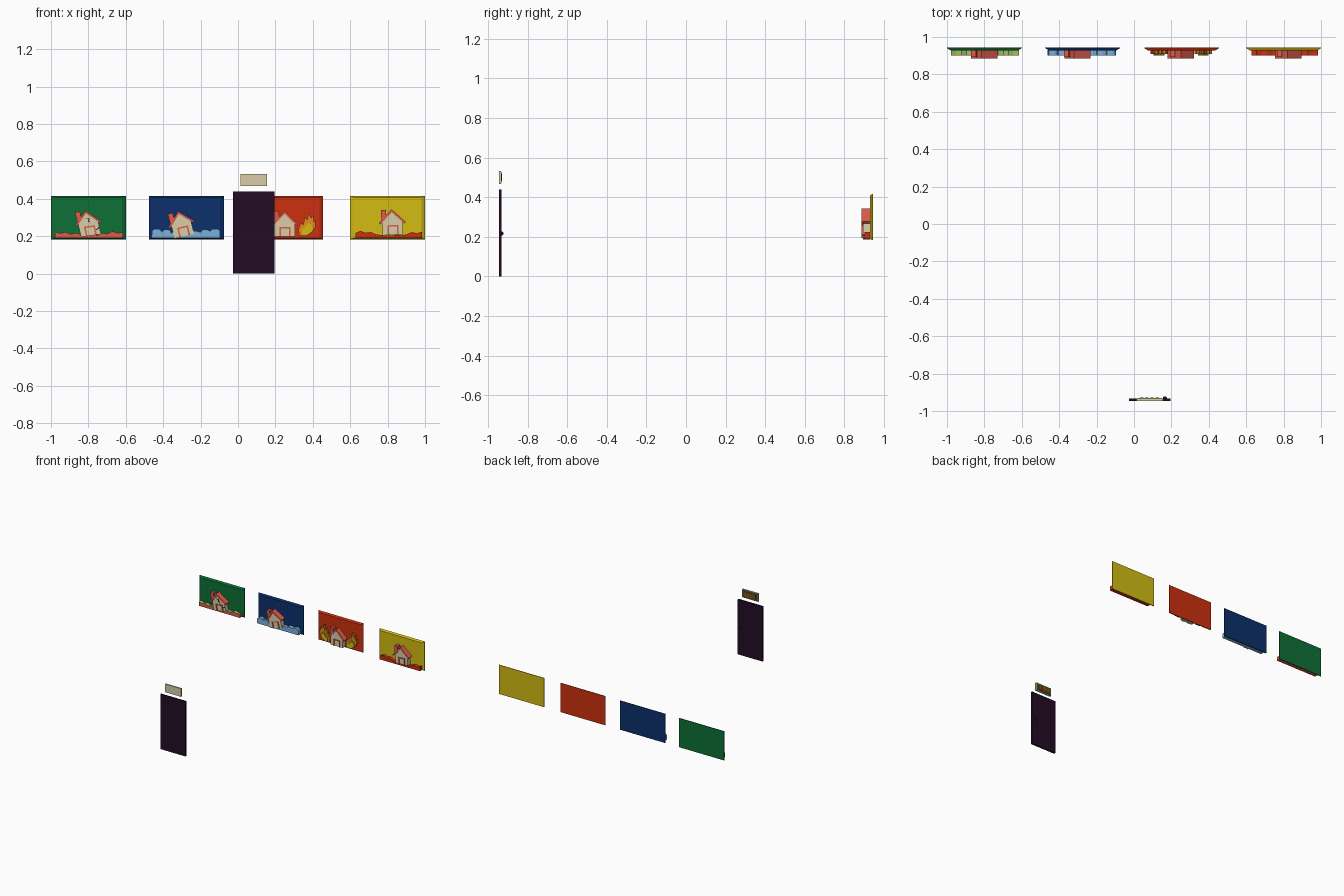
import bpy, bmesh, math

if "Cube" in bpy.data.objects:
    bpy.data.objects.remove(bpy.data.objects["Cube"])


def srgb(r, g, b):
    f = lambda c: c / 12.92 if c <= 0.04045 else ((c + 0.055) / 1.055) ** 2.4
    return (f(r / 255), f(g / 255), f(b / 255), 1)


M = {}
for name, c in {"green": (14, 112, 54), "navy": (12, 48, 108), "red": (204, 48, 14),
                "yellow": (212, 188, 20), "dark_purple": (36, 12, 36), "cream": (216, 206, 168),
                "brick_red": (222, 92, 74), "light_blue": (122, 176, 220),
                "orange": (232, 136, 32), "lime": (166, 190, 94)}.items():
    M[name] = bpy.data.materials.new(name)
    M[name].diffuse_color = srgb(*c)


def finish(name, bm, mats):
    bmesh.ops.recalc_face_normals(bm, faces=bm.faces)
    me = bpy.data.meshes.new(name)
    for m in mats:
        me.materials.append(M[m])
    if len(mats) > 1:  # second colour goes on upward faces
        bm.normal_update()
        for f in bm.faces:
            f.material_index = int(f.normal.z > 0.2)
    bm.to_mesh(me)
    bm.free()
    ob = bpy.data.objects.new(name, me)
    bpy.context.collection.objects.link(ob)
    return ob


def prism(name, pts, y0, y1, *mats):
    """Extrude an (x, z) outline from y0 to y1."""
    bm = bmesh.new()
    face = bm.faces.new([bm.verts.new((x, y0, z)) for x, z in pts])
    out = bmesh.ops.extrude_face_region(bm, geom=[face])
    for v in out["geom"]:
        if isinstance(v, bmesh.types.BMVert):
            v.co.y = y1
    return finish(name, bm, mats)


def rect(x0, x1, z0, z1):
    return [(x0, z0), (x1, z0), (x1, z1), (x0, z1)]


def panel(name, cx, mat):
    # backing board with sloped edges, larger at the back
    bm = bmesh.new()
    rings = []
    for y, i in ((0.945, 0), (0.94, 0), (0.928, 0.02)):
        k = i * 0.4
        rings.append([bm.verts.new((x, y, z)) for x, z in
                      rect(cx - 0.2 + i, cx + 0.2 - i, 0.183 + k, 0.416 - k)])
    for a, b in zip(rings, rings[1:]):
        for j in range(4):
            bm.faces.new((a[j], a[j - 1], b[j - 1], b[j]))
    bm.faces.new(rings[0])
    bm.faces.new(rings[-1])
    finish(name, bm, [mat])


def house(name, cx, cz, tilt, shear=0.0):
    c, s = math.cos(math.radians(tilt)), math.sin(math.radians(tilt))

    def at(pts):
        return [(cx + (x + shear * z) * c - z * s, cz + (x + shear * z) * s + z * c) for x, z in pts]

    # walls with gable, roof slabs, chimney
    prism(name + "_walls", at([(-0.054, 0), (0.054, 0), (0.054, 0.075), (0, 0.125), (-0.054, 0.075)]),
          0.893, 0.93, "cream")
    prism(name + "_roof", at([(-0.072, 0.066), (-0.064, 0.058), (0, 0.121), (0.064, 0.058),
                              (0.072, 0.066), (0, 0.137)]), 0.885, 0.93, "brick_red")
    prism(name + "_chimney", at([(-0.057, 0.079), (-0.03, 0.104), (-0.03, 0.136), (-0.057, 0.136)]),
          0.893, 0.928, "brick_red")
    # door surround
    prism(name + "_door_frame", at([(-0.027, 0), (-0.019, 0), (-0.019, 0.044), (0.024, 0.044),
                                    (0.024, 0), (0.032, 0), (0.032, 0.052), (-0.027, 0.052)]),
          0.887, 0.894, "brick_red")
    return at


def ground(name, x0, x1, z0, heights, y0, *mats):
    n = len(heights) - 1
    top = [(x0 + (x1 - x0) * i / n, h) for i, h in enumerate(heights)]
    prism(name, [(x0, z0)] + top + [(x1, z0)], y0, 0.93, *mats)


# four hazard panels
panel("green_panel", -0.8, "green")
panel("navy_panel", -0.275, "navy")
panel("red_panel", 0.255, "red")
panel("yellow_panel", 0.8, "yellow")

# cracked house on shaken ground
at = house("cracked_house", -0.786, 0.203, 8, -0.08)
for k, pts in enumerate(([(-0.012, 0.097), (0.006, 0.088), (0.0, 0.08), (0.014, 0.066), (0.007, 0.08), (0.014, 0.09)],
                         [(0.05, 0.04), (0.036, 0.03), (0.02, 0.03), (0.036, 0.025), (0.052, 0.034)])):
    prism(f"wall_crack_{k}", at(pts), 0.890, 0.894, "dark_purple")
ground("shaken_ground", -0.978, -0.615, 0.19,
       [0.225, 0.215, 0.222, 0.21, 0.218, 0.208, 0.205, 0.213, 0.204, 0.217, 0.212, 0.226, 0.217, 0.222],
       0.902, "brick_red", "lime")

# flooded house with rounded waves
house("flooded_house", -0.287, 0.2, 14)
waves = []
for i in range(7):
    r = 0.026
    cx = -0.434 + i * 0.052
    lift = 0.218 + 0.008 * math.cos(i * math.pi / 3)
    waves += [(cx - r * math.cos(a * math.pi / 5), lift + 0.014 * math.sin(a * math.pi / 5))
              for a in range(5)]
prism("flood_water", [(-0.462, 0.19)] + waves + [(-0.095, 0.225), (-0.095, 0.19)], 0.9, 0.93, "light_blue")

# burning house with flames at both sides
house("burning_house", 0.25, 0.198, 0)
flame = [(0.0, 0.0), (0.04, 0.0), (0.07, 0.02), (0.088, 0.05), (0.089, 0.085), (0.08, 0.073),
         (0.076, 0.11), (0.064, 0.095), (0.05, 0.128), (0.044, 0.085), (0.03, 0.1),
         (0.022, 0.06), (0.008, 0.07), (-0.004, 0.035)]
for side, sx in (("left", -1), ("right", 1)):
    bx = 0.252 + sx * 0.075
    prism(f"{side}_flame", [(bx + sx * x, 0.202 + z) for x, z in flame], 0.908, 0.93, "orange")
    prism(f"{side}_flame_core", [(bx + sx * (0.017 + x * 0.62), 0.208 + z * 0.55) for x, z in flame],
          0.902, 0.909, "yellow")

# house on a slope of red ground
house("sliding_house", 0.828, 0.207, 3)
ground("red_ground", 0.627, 0.985, 0.19,
       [0.216, 0.228, 0.218, 0.222, 0.21, 0.206, 0.204, 0.202, 0.208, 0.204, 0.21, 0.222, 0.215, 0.225],
       0.902, "red")

# exit door, facing the panels
prism("door", rect(-0.028, 0.194, 0, 0.44), -0.945, -0.932, "dark_purple")
bpy.ops.mesh.primitive_uv_sphere_add(segments=12, ring_count=8, radius=0.011, location=(0.165, -0.932, 0.217))
knob = bpy.context.object
knob.name = "door_knob"
knob.data.materials.append(M["dark_purple"])
bpy.ops.object.shade_smooth_by_angle()

# sign box above the door: cream case, green face, plain red bars
prism("sign_case", rect(0.013, 0.154, 0.468, 0.533), -0.945, -0.933, "cream")
prism("sign_face", rect(0.018, 0.149, 0.473, 0.528), -0.934, -0.931, "green")
for k in range(4):
    x = 0.032 + k * 0.0275
    prism(f"sign_bar_{k}", rect(x, x + 0.018, 0.482, 0.519), -0.932, -0.928, "red")

for m in bpy.data.materials:
    if m.users and not m.is_grease_pencil:
        m.use_nodes = True
        m.node_tree.nodes["Principled BSDF"].inputs["Base Color"].default_value = m.diffuse_color
